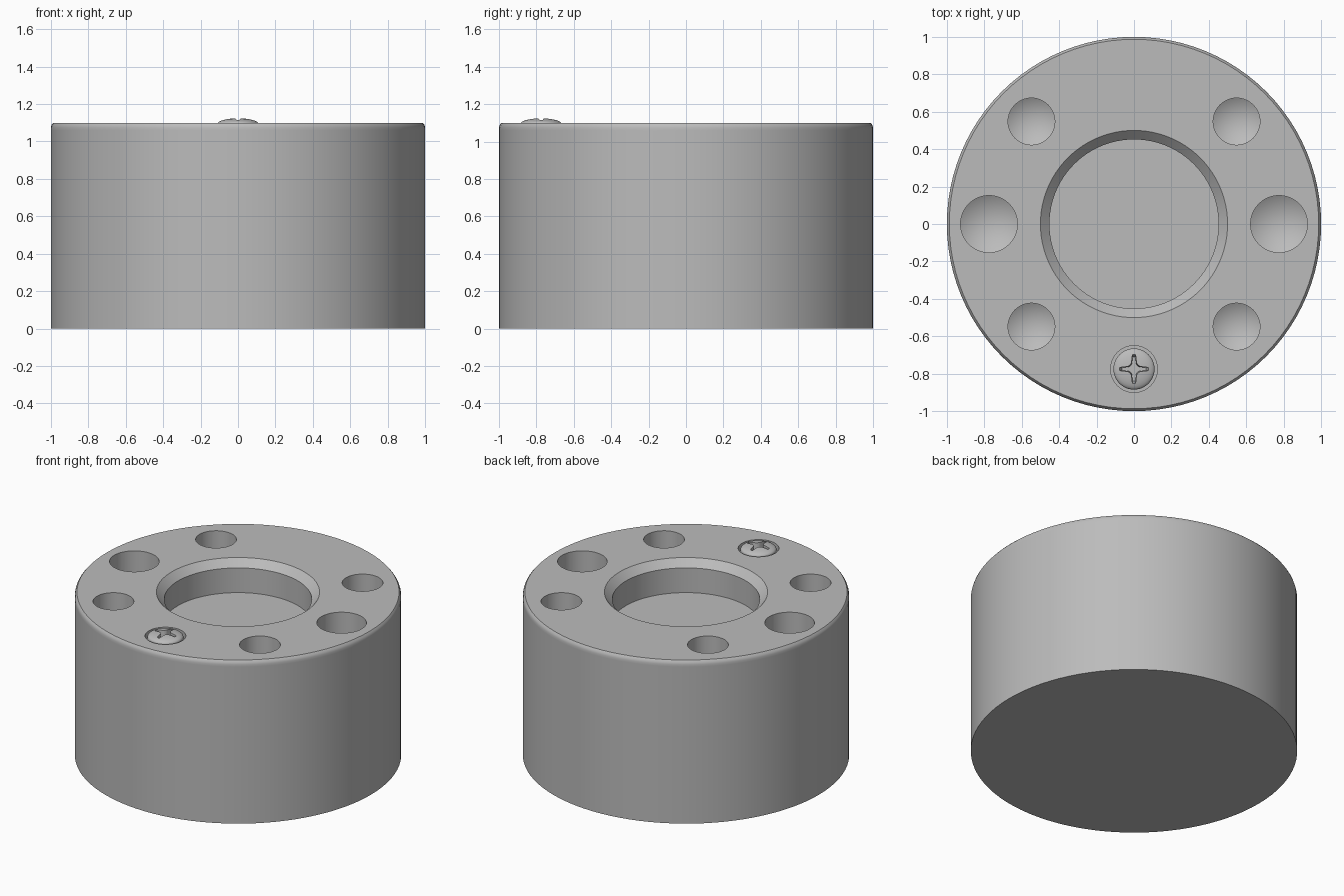
import bpy, bmesh, math
from mathutils import Vector, Matrix

if "Cube" in bpy.data.objects:
    bpy.data.objects.remove(bpy.data.objects["Cube"], do_unlink=True)

TOP = 1.1
grey = bpy.data.materials.new("machined_grey")
grey.use_nodes = True
grey.diffuse_color = (0.5, 0.5, 0.5, 1)
grey.node_tree.nodes["Principled BSDF"].inputs["Base Color"].default_value = (0.5, 0.5, 0.5, 1)


def finish(name, bm):
    bmesh.ops.recalc_face_normals(bm, faces=bm.faces)
    mesh = bpy.data.meshes.new(name)
    bm.to_mesh(mesh)
    bm.free()
    mesh.materials.append(grey)
    ob = bpy.data.objects.new(name, mesh)
    bpy.context.collection.objects.link(ob)
    return ob


def lathe(name, profile, x=0, y=0, sides=48):
    """Spin an (r, z) profile that starts and ends on the axis."""
    bm = bmesh.new()
    verts = [bm.verts.new((r, 0, z)) for r, z in profile]
    edges = [bm.edges.new(pair) for pair in zip(verts, verts[1:])]
    bmesh.ops.spin(bm, geom=verts + edges, cent=(0, 0, 0), axis=(0, 0, 1),
                   angle=math.tau, steps=sides, use_merge=True)
    bmesh.ops.remove_doubles(bm, verts=bm.verts, dist=1e-5)
    bmesh.ops.dissolve_degenerate(bm, edges=bm.edges, dist=1e-6)
    bmesh.ops.translate(bm, verts=bm.verts, vec=(x, y, 0))
    return finish(name, bm)


def cut(target, cutter):
    cutter.hide_render = True
    mod = target.modifiers.new("cut", "BOOLEAN")
    mod.operation, mod.solver, mod.object = "DIFFERENCE", "EXACT", cutter
    bpy.context.view_layer.objects.active = target
    bpy.ops.object.modifier_apply(modifier=mod.name)
    bpy.data.objects.remove(cutter, do_unlink=True)


def smooth(ob):
    bpy.ops.object.select_all(action="DESELECT")
    ob.select_set(True)
    bpy.context.view_layer.objects.active = ob
    bpy.ops.object.shade_smooth_by_angle(angle=math.radians(30))


def drill(x, y, r, depth):
    """Cutter with straight walls and a pointed drill tip."""
    tip = r * math.tan(math.radians(31))
    return lathe("drill_cutter", [(0, TOP + 0.1), (r, TOP + 0.1), (r, TOP - depth),
                                  (0, TOP - depth - tip)], x, y)


# Round body with eased top edge and a chamfered central pocket
body = lathe("body", [(0, 0), (1, 0), (1, 1.06), (1, 1.075), (0.996, 1.089), (0.987, TOP),
                      (0.5, TOP), (0.452, TOP - 0.048), (0.452, 0.885), (0, 0.885)], sides=96)

# Two large and four small drilled holes
for sx in (-1, 1):
    cut(body, drill(sx * 0.775, 0, 0.152, 0.4))
    for sy in (-1, 1):
        cut(body, drill(sx * 0.548, sy * 0.548, 0.125, 0.35))

# Screw seat
SCREW_Y = -0.775
cut(body, lathe("seat_cutter", [(0, 1.2), (0.125, 1.2), (0.125, 1.06), (0, 1.06)], 0, SCREW_Y))
smooth(body)

# Domed screw head
dome = [(0.11 * math.sin(a), 1.094 + 0.03 * math.cos(a))
        for a in (i * math.pi / 16 for i in range(9))]
dome[0] = (0, dome[0][1])
screw = lathe("screw_head", dome + [(0.11, 1.05), (0, 1.05)], 0, SCREW_Y)

# Cross recess with flared arms and tapered walls
arm = [(0.022, -0.022), (0.034, -0.014), (0.08, -0.009), (0.08, 0.009), (0.034, 0.014)]
bm = bmesh.new()
outline = [Matrix.Rotation(k * math.pi / 2, 3, "Z") @ Vector((x, y, 0))
           for k in range(4) for x, y in arm]
rings = [[bm.verts.new((p.x * s, p.y * s + SCREW_Y, z)) for p in outline]
         for s, z in ((0.8, 1.065), (1.03, 1.14))]
for ring in rings:
    bm.faces.new(ring)
n = len(outline)
for i in range(n):
    j = (i + 1) % n
    bm.faces.new((rings[0][i], rings[0][j], rings[1][j], rings[1][i]))
cut(screw, finish("cross_cutter", bm))
smooth(screw)
